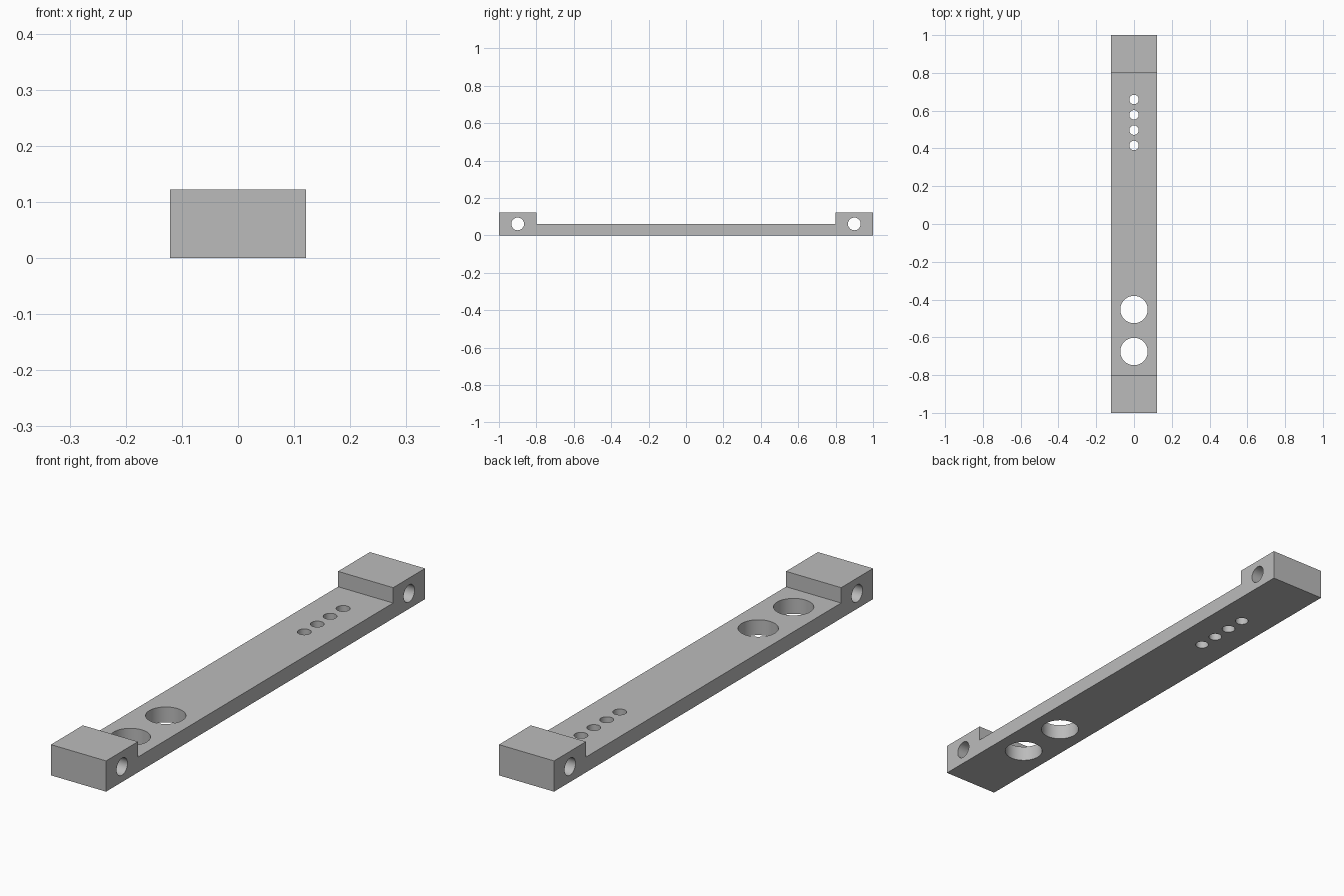
import bpy, bmesh
from math import pi
from mathutils import Matrix

cube = bpy.data.objects.get("Cube")
if cube:
    bpy.data.objects.remove(cube, do_unlink=True)

HALF_WIDTH, HALF_LENGTH = 0.121, 1.0
HEIGHT, FLOOR, BLOCK = 0.122, 0.061, 0.2

grey = bpy.data.materials.new("plain grey")
grey.use_nodes = True
colour = (0.5, 0.5, 0.5, 1)
grey.diffuse_color = colour
grey.node_tree.nodes["Principled BSDF"].inputs["Base Color"].default_value = colour


def make_object(name, bm):
    bmesh.ops.recalc_face_normals(bm, faces=bm.faces)
    mesh = bpy.data.meshes.new(name)
    bm.to_mesh(mesh)
    bm.free()
    mesh.materials.append(grey)
    obj = bpy.data.objects.new(name, mesh)
    bpy.context.collection.objects.link(obj)
    return obj


# Bar with a raised block at each end: side profile extruded across the width
inner = HALF_LENGTH - BLOCK
half = [(HALF_LENGTH, 0), (HALF_LENGTH, HEIGHT), (inner, HEIGHT), (inner, FLOOR)]
profile = half + [(-y, z) for y, z in reversed(half)]
bm = bmesh.new()
face = bm.faces.new([bm.verts.new((-HALF_WIDTH, y, z)) for y, z in profile])
side = bmesh.ops.extrude_face_region(bm, geom=[face])["geom"]
bmesh.ops.translate(bm, vec=(2 * HALF_WIDTH, 0, 0),
                    verts=[v for v in side if isinstance(v, bmesh.types.BMVert)])
bar = make_object("mounting_bar", bm)

# Hole cutters
bm = bmesh.new()


def add_hole(y, radius, across=False):
    matrix = Matrix.Translation((0, y, HEIGHT / 2))
    if across:
        matrix = matrix @ Matrix.Rotation(pi / 2, 4, "Y")
    bmesh.ops.create_cone(bm, cap_ends=True, segments=64, radius1=radius,
                          radius2=radius, depth=0.5, matrix=matrix)


for y in (-0.675, -0.453):          # large round openings
    add_hole(y, 0.0725)
for i in range(4):                  # row of small holes
    add_hole(0.416 + i * 0.081, 0.025)
for y in (-0.9, 0.9):               # cross holes through the end blocks
    add_hole(y, 0.034, across=True)
cutter = make_object("hole_cutter", bm)
cutter.hide_render = True

# Cut the holes, then discard the cutter
cut = bar.modifiers.new("holes", "BOOLEAN")
cut.operation = "DIFFERENCE"
cut.solver = "EXACT"
cut.object = cutter
bpy.ops.object.select_all(action="DESELECT")
bar.select_set(True)
bpy.context.view_layer.objects.active = bar
bpy.ops.object.modifier_apply(modifier=cut.name)
bpy.data.objects.remove(cutter, do_unlink=True)
bpy.ops.object.shade_smooth_by_angle()
